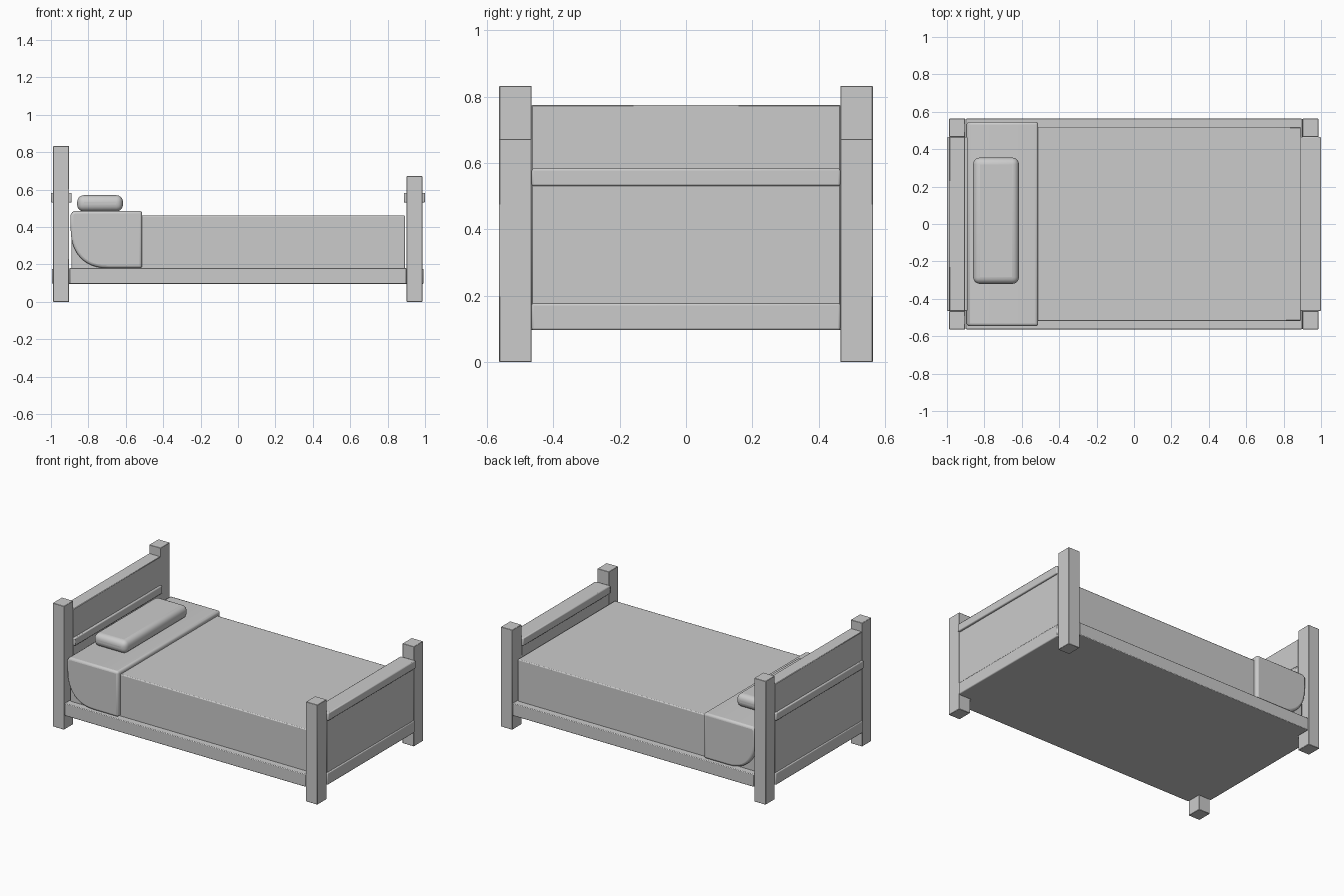
import bpy, bmesh, math

if "Cube" in bpy.data.objects:
    bpy.data.objects.remove(bpy.data.objects["Cube"])


def finish(obj, bevel, segments):
    if bevel > 0:
        mod = obj.modifiers.new("rounded_edges", 'BEVEL')
        mod.width = bevel
        mod.segments = segments
        mod.limit_method = 'ANGLE'
        mod.angle_limit = math.radians(40)
    bpy.ops.object.select_all(action='DESELECT')
    obj.select_set(True)
    bpy.context.view_layer.objects.active = obj
    bpy.ops.object.shade_smooth_by_angle(angle=math.radians(35))


def box(name, x, y, z, bevel=0.0, segments=2):
    """Box from (min, max) ranges."""
    bpy.ops.mesh.primitive_cube_add(size=1)
    obj = bpy.context.object
    obj.name = name
    for v in obj.data.vertices:
        v.co = [r[0] + (c + 0.5) * (r[1] - r[0]) for c, r in zip(v.co, (x, y, z))]
    finish(obj, bevel, segments)
    return obj


def extrude_y(name, profile, half_width, bevel, segments):
    """Solid from an x-z profile, extruded symmetrically along y."""
    mesh = bpy.data.meshes.new(name)
    bm = bmesh.new()
    face = bm.faces.new([bm.verts.new((x, -half_width, z)) for x, z in profile])
    side = bmesh.ops.extrude_face_region(bm, geom=[face])
    moved = [g for g in side["geom"] if isinstance(g, bmesh.types.BMVert)]
    bmesh.ops.translate(bm, verts=moved, vec=(0, 2 * half_width, 0))
    bmesh.ops.recalc_face_normals(bm, faces=bm.faces)
    bm.to_mesh(mesh)
    bm.free()
    obj = bpy.data.objects.new(name, mesh)
    bpy.context.collection.objects.link(obj)
    finish(obj, bevel, segments)
    return obj


inner = (-0.465, 0.465)

# Head and foot ends: posts, panel, upper and lower rails
for end, post_x, rail_x, low_x, post_top, panel_top in (
        ("head", (-0.988, -0.903), (-1.0, -0.889), (-0.995, -0.89), 0.832, 0.775),
        ("foot", (0.901, 0.986), (0.887, 1.0), (0.89, 0.993), 0.672, 0.57)):
    for side, y in (("left", (-0.563, -0.465)), ("right", (0.465, 0.563))):
        box(f"{end}_{side}_post", post_x, y, (0, post_top), 0.002, 1)
    box(f"{end}_panel", post_x, inner, (0.15, panel_top), 0.003, 1)
    box(f"{end}_upper_rail", rail_x, inner, (0.53, 0.583), 0.006)
    box(f"{end}_lower_rail", low_x, inner, (0.096, 0.177), 0.006)

# Base slab and mattress
box("bed_base", (-0.9, 0.9), (-0.563, 0.563), (0.096, 0.18), 0.004)
box("mattress", (-0.89, 0.893), (-0.518, 0.518), (0.175, 0.461), 0.006)

# Folded sheet with a swept lower corner at the head end
cx, cz, rx, rz = -0.69, 0.40, 0.205, 0.22
profile = [(-0.512, 0.18), (-0.512, 0.486), (-0.875, 0.486), (-0.89, 0.479), (-0.895, 0.465)]
for i in range(13):
    a = math.pi + i / 12 * math.pi / 2
    profile.append((cx + rx * abs(math.cos(a)) ** 0.85 * -1,
                    cz - rz * abs(math.sin(a)) ** 0.85))
sheet = extrude_y("folded_sheet", profile, 0.546, 0.016, 3)

# Pillow
box("pillow", (-0.86, -0.615), (-0.32, 0.355), (0.483, 0.57), 0.036, 5)
